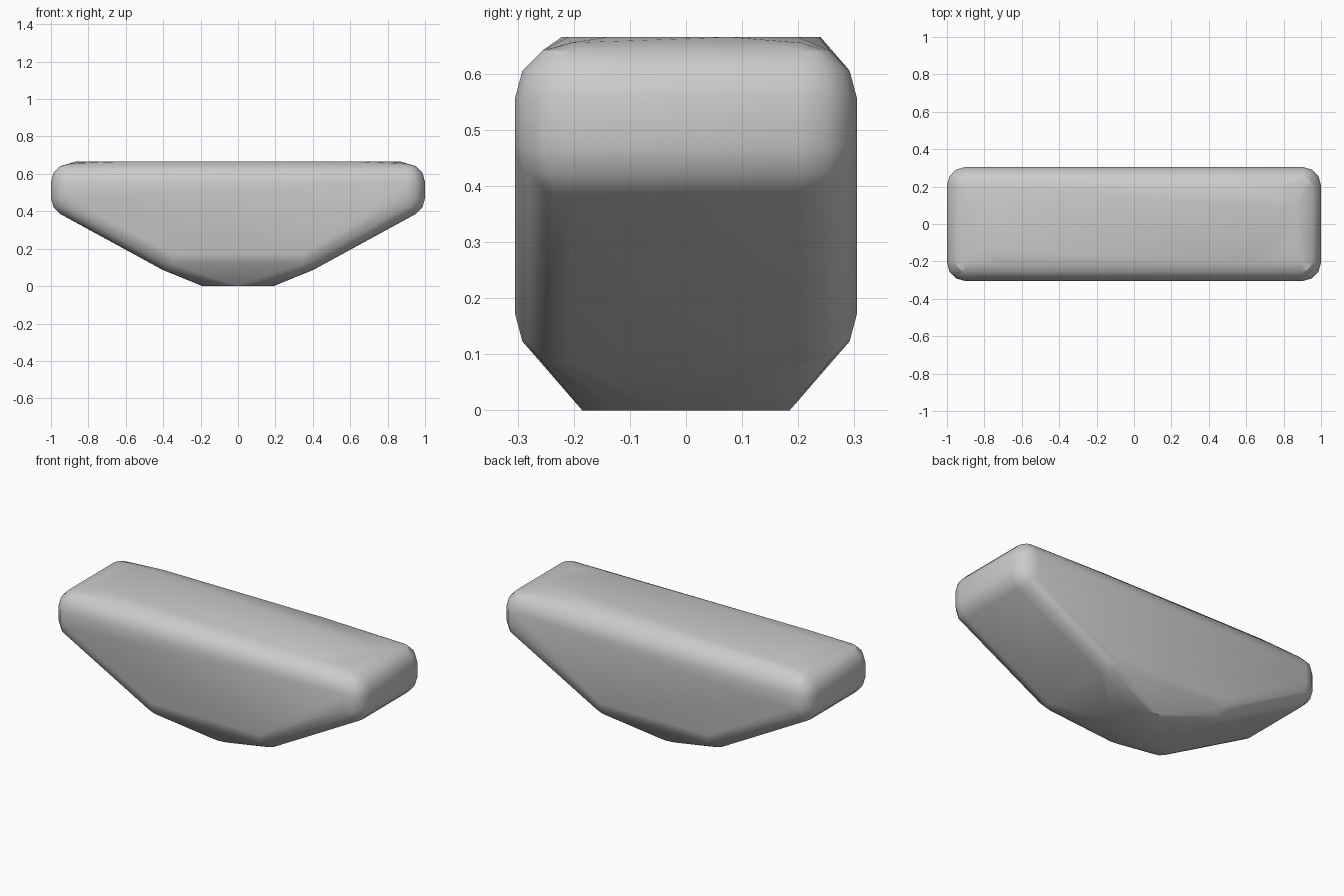
import bpy
import bmesh
import math
from mathutils import Vector

cube = bpy.data.objects.get("Cube")
if cube:
    bpy.data.objects.remove(cube, do_unlink=True)

RADIUS = 0.1      # edge rounding
HALF_Y = 0.205    # depth of the rounding centres
HEIGHT = 0.665


def ball_points(centre, radius, segments=12, rings=6):
    """Points on a small ball that rounds one corner of the body."""
    points = []
    for i in range(rings + 1):
        polar = math.pi * i / rings
        count = 1 if i in (0, rings) else segments
        for j in range(count):
            turn = math.tau * j / segments
            points.append(centre + radius * Vector((
                math.sin(polar) * math.cos(turn),
                math.sin(polar) * math.sin(turn),
                math.cos(polar))))
    return points


points = []

# Rounded corners of the tapered block
for x, z in [(0.9, 0.555), (0.9, 0.472), (0.352, 0.173)]:
    for sx in (-1, 1):
        for sy in (-1, 1):
            points += ball_points(Vector((sx * x, sy * HALF_Y, z)), RADIUS)

# Flat top facet
top_outline = [(-0.65, 0.24), (0.4, 0.237), (0.78, 0.2), (0.87, 0.08),
               (0.83, -0.14), (0.63, -0.21), (-0.65, -0.222),
               (-0.81, -0.14), (-0.87, 0.08), (-0.79, 0.2)]
points += [Vector((x, y, HEIGHT)) for x, y in top_outline]

# Round flat foot
for i in range(24):
    a = math.tau * i / 24
    points.append(Vector((0.19 * math.cos(a), 0.185 * math.sin(a), 0)))

# Wrap everything in one convex skin
bm = bmesh.new()
for p in points:
    bm.verts.new(p)
bmesh.ops.remove_doubles(bm, verts=bm.verts[:], dist=0.0005)
bmesh.ops.convex_hull(bm, input=bm.verts[:])
bmesh.ops.delete(bm, geom=[v for v in bm.verts if not v.link_faces],
                 context='VERTS')
bmesh.ops.dissolve_limit(bm, angle_limit=math.radians(0.5),
                         verts=bm.verts[:], edges=bm.edges[:])
bmesh.ops.recalc_face_normals(bm, faces=bm.faces[:])

mesh = bpy.data.meshes.new("tapered_block")
bm.to_mesh(mesh)
bm.free()
block = bpy.data.objects.new("tapered_block", mesh)
bpy.context.collection.objects.link(block)

# Soft shading with crisp creases
bpy.ops.object.select_all(action='DESELECT')
block.select_set(True)
bpy.context.view_layer.objects.active = block
bpy.ops.object.shade_smooth_by_angle(angle=math.radians(30))
